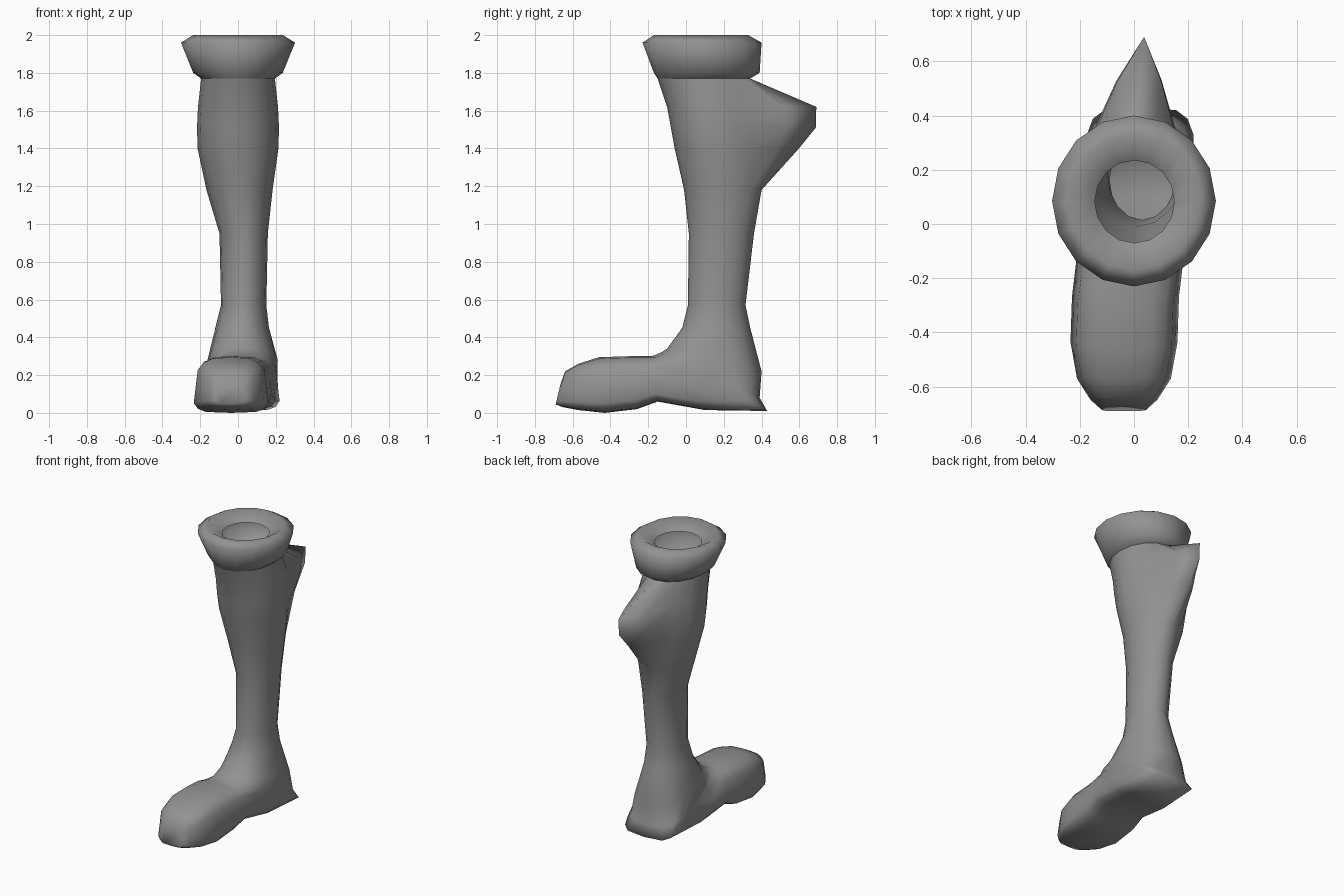
import bpy, bmesh, math

if "Cube" in bpy.data.objects:
    bpy.data.objects.remove(bpy.data.objects["Cube"])

SIDES = 16
leather = bpy.data.materials.new("dark_grey")
leather.diffuse_color = (.29, .29, .29, 1)
leather.use_nodes = True
leather.node_tree.nodes["Principled BSDF"].inputs["Base Color"].default_value = leather.diffuse_color


def power(v, e):
    return math.copysign(abs(v) ** e, v)


def ring(front, back, xc, half, box=0.0, fin=0.0, flare=0.0):
    """Section spanning two (y, z) points; boxier at its back or bottom end."""
    pts = []
    for i in range(SIDES):
        t = 2 * math.pi * i / SIDES
        e = 1 - box if math.cos(t) > 0 else 1 - box * 0.6
        c, s = power(math.cos(t), e), power(math.sin(t), e)
        if c > .5:
            s *= 1 + flare
        pull = fin * max(0, math.cos(t)) ** 8
        y = (front[0] + back[0]) / 2 + c * (back[0] - front[0]) / 2 + pull
        z = (front[1] + back[1]) / 2 + c * (back[1] - front[1]) / 2
        pts.append((xc + s * half + pull * 0.12, y, z))
    return pts


def shaft_ring(z, y0, y1, xc, half):
    """Level section; the rear fin swells and fades with height."""
    fin = max(0, min(.31, (1.77 - z) * 2.1, (z - 1.18) * .9))
    return ring((y0, z), (y1, z), xc, half, 0, fin)


def foot_ring(top_y, top_z, sole_y, sole_z):
    """Tilted section; steady width that rounds off at the toe."""
    y = (top_y + sole_y) / 2
    xc = max(-.037, .005 + .13 * y)
    half = .186 * math.sqrt(1 - (max(0, -y - .45) / .25) ** 2)
    box = min(.55, .1 + (.34 - top_z) * 15)
    return ring((top_y, top_z), (sole_y, sole_z), xc, half, box, 0, box * .18)


def loft(name, rows, cap=False):
    bm = bmesh.new()
    rows = [[bm.verts.new(p) for p in row] for row in rows]
    for a, b in zip(rows, rows[1:]):
        for i in range(SIDES):
            j = (i + 1) % SIDES
            bm.faces.new((a[i], a[j], b[j], b[i]))
    if cap:
        bm.faces.new(rows[-1])
    bmesh.ops.recalc_face_normals(bm, faces=bm.faces)
    # Open shells: make sure the outside faces outward
    bm.faces.ensure_lookup_table()
    f = bm.faces[0]
    f.normal_update()
    if f.normal.y * (f.calc_center_median().y - 0.1) < 0:
        bmesh.ops.reverse_faces(bm, faces=bm.faces)
    for f in bm.faces:
        f.smooth = True
    mesh = bpy.data.meshes.new(name)
    bm.to_mesh(mesh)
    bm.free()
    mesh.materials.append(leather)
    bpy.context.collection.objects.link(bpy.data.objects.new(name, mesh))


# Shaft: height, front, back, centre, half width
neck = shaft_ring(1.77, -.15, .34, 0, .195)
shaft = [neck] + [shaft_ring(*s) for s in (
    (1.62, -.10, .38, 0, .212),
    (1.51, -.08, .39, 0, .217),
    (1.40, -.06, .40, 0, .214),
    (1.18, -.01, .40, .008, .175),
    (.95, .015, .36, .03, .128),
    (.57, .01, .315, .03, .12),
    (.45, -.02, .34, .022, .142),
)]

# Foot: instep point and sole point, fanning round the heel to the toe
foot = [foot_ring(*s) for s in (
    (-.10, .34, .40, .22),
    (-.13, .32, .39, .08),
    (-.155, .31, .43, .01),
    (-.18, .30, .10, .015),
    (-.21, .30, -.15, .06),
    (-.30, .30, -.26, .02),
    (-.46, .295, -.43, 0),
    (-.57, .26, -.57, .015),
    (-.64, .22, -.65, .03),
    (-.665, .15, -.69, .045),
)]
loft("boot_shaft_and_foot", shaft + foot, cap=True)

# Flared cuff, rolled over the rim to the open mouth
loft("cuff", [neck] + [shaft_ring(*s) for s in (
    (1.80, -.17, .39, 0, .237),
    (1.96, -.23, .40, 0, .302),
    (2.0, -.17, .33, 0, .238),
    (1.94, -.07, .235, .002, .147),
)])
